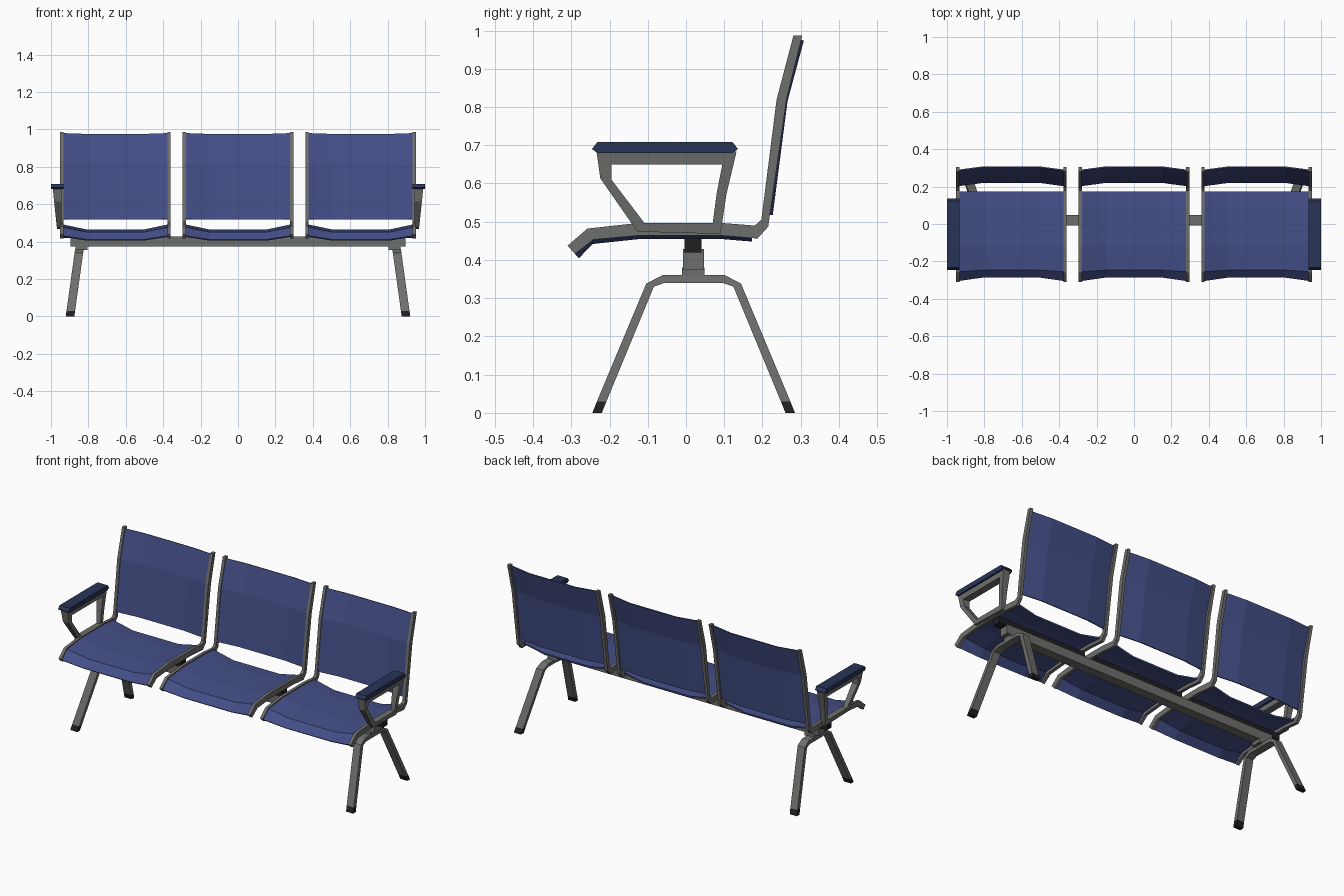
import bpy, bmesh
from mathutils import Vector

if "Cube" in bpy.data.objects:
    bpy.data.objects.remove(bpy.data.objects["Cube"])


def material(name, rgb):
    m = bpy.data.materials.new(name)
    m.diffuse_color = (*rgb, 1)
    m.use_nodes = True
    m.node_tree.nodes["Principled BSDF"].inputs["Base Color"].default_value = m.diffuse_color
    return m


BLUE = material("blue fabric", (0.058, 0.077, 0.242))
NAVY = material("navy pad", (0.022, 0.034, 0.095))
GREY = material("grey metal", (0.155, 0.16, 0.15))
BLACK = material("black rubber", (0.014, 0.014, 0.014))


def loft(name, rings, mats, closed=False, rule=None):
    """Skin a list of equal-sized vertex rings; cap the ends unless closed."""
    bm = bmesh.new()
    vs = [[bm.verts.new(p) for p in r] for r in rings]
    n = len(rings[0])
    for i in range(len(vs) - (0 if closed else 1)):
        a, b = vs[i], vs[(i + 1) % len(vs)]
        for j in range(n):
            k = (j + 1) % n
            bm.faces.new((a[j], a[k], b[k], b[j]))
    if not closed:
        bm.faces.new(vs[0])
        bm.faces.new(vs[-1])
    bmesh.ops.recalc_face_normals(bm, faces=bm.faces)
    if rule:
        for f in bm.faces:
            f.material_index = rule(f.calc_center_median())
    me = bpy.data.meshes.new(name)
    bm.to_mesh(me)
    bm.free()
    for m in mats:
        me.materials.append(m)
    ob = bpy.data.objects.new(name, me)
    bpy.context.collection.objects.link(ob)
    return ob


def box(name, x, y, z, mat):
    ring = lambda px: [(px, y[0], z[0]), (px, y[1], z[0]), (px, y[1], z[1]), (px, y[0], z[1])]
    return loft(name, [ring(x[0]), ring(x[1])], [mat])


def band(name, outer, inner, xr, mats, closed=False, rule=None):
    """Bar of rectangular section between two side profiles; xr(z) gives x limits."""
    rings = []
    for o, i in zip(outer, inner):
        (a, b), (c, d) = xr(o[1]), xr(i[1])
        rings.append([(a, *o), (b, *o), (d, *i), (c, *i)])
    return loft(name, rings, mats, closed, rule)


def fabric(name, cx, prof, sag, thick):
    """Sling panel that hangs between the rails, sagging along its profile normal."""
    pts = [Vector(p) for p in prof]
    rings = []
    for i, p in enumerate(pts):
        t = (pts[min(i + 1, len(pts) - 1)] - pts[max(i - 1, 0)]).normalized()
        nrm = Vector((t.y, -t.x))
        cols = [(-0.282, 0), (-0.15, sag), (0.15, sag), (0.282, 0)]
        ring = [(cx + x, *(p + nrm * s)) for x, s in cols]
        ring += [(cx + x, *(p + nrm * (s + thick))) for x, s in reversed(cols)]
        rings.append(ring)
    return loft(name, rings, [BLUE])


# Side profiles as (y, z)
rail_top = [(-0.31, 0.437), (-0.258, 0.482), (-0.122, 0.497), (0.088, 0.497),
            (0.18, 0.49), (0.197, 0.505), (0.237, 0.82), (0.281, 0.987)]
rail_low = [(-0.29, 0.416), (-0.242, 0.453), (-0.122, 0.464), (0.088, 0.464),
            (0.187, 0.456), (0.215, 0.487), (0.263, 0.82), (0.304, 0.987)]
seat_line = [(-0.305, 0.432), (-0.255, 0.477), (-0.12, 0.492), (0.09, 0.492), (0.175, 0.485)]
back_line = [(0.202, 0.52), (0.241, 0.82), (0.284, 0.98)]

# Three seats: sling seat, sling back, two rails, black cross bar
for label, cx in (("left", -0.656), ("middle", 0), ("right", 0.656)):
    fabric(label + "_seat", cx, seat_line, 0.028, 0.009)
    fabric(label + "_back", cx, back_line, 0.018, 0.007)
    for s in (-1, 1):
        c = cx + s * 0.287
        band(label + "_rail", rail_top, rail_low, lambda z: (c - 0.009, c + 0.009), [GREY])
    box(label + "_cross_bar", (cx - 0.29, cx + 0.29), (-0.004, 0.041), (0.42, 0.465 - 0.008), BLACK)

# Main beam
box("beam", (-0.895, 0.895), (-0.008, 0.047), (0.375, 0.428), GREY)

# Leg and arm profiles
leg_out = [(-0.245, 0), (-0.233, 0.03), (-0.104, 0.338), (-0.062, 0.36)]
leg_in = [(-0.22, 0), (-0.208, 0.03), (-0.084, 0.33), (-0.056, 0.34)]
mirror = lambda p: p + [(0.04 - y, z) for y, z in reversed(p)]
arm_out = [(-0.234, 0.683), (-0.224, 0.613), (-0.127, 0.474),
           (0.09, 0.468), (0.106, 0.573), (0.132, 0.683)]
arm_in = [(-0.195, 0.65), (-0.195, 0.61), (-0.109, 0.497),
          (0.07, 0.497), (0.08, 0.573), (0.095, 0.65)]
pad = [(-0.232, 0.68), (-0.246, 0.69), (-0.232, 0.708),
       (0.122, 0.708), (0.136, 0.69), (0.122, 0.68)]

for label, s in (("left", -1), ("right", 1)):
    # Splayed leg pair with black feet
    def leg_x(z):
        c = 0.848 + 0.05 * (1 - z / 0.36)
        return s * (c - 0.023), s * (c + 0.023)
    band(label + "_legs", mirror(leg_out), mirror(leg_in), leg_x, [GREY, BLACK],
         rule=lambda c: int(c.z < 0.03))
    box(label + "_leg_bracket", (s * 0.805, s * 0.87), (-0.01, 0.048), (0.355, 0.38), GREY)

    # Armrest loop, widening towards the top
    def arm_x(z):
        return s * 0.945, s * (0.968 + 0.022 * (z - 0.47) / 0.21)
    band(label + "_arm_frame", arm_out, arm_in, arm_x, [GREY], closed=True)
    # Bevelled arm pad
    loft(label + "_arm_pad", [[(s * x, *p) for p in pad] for x in (0.934, 1.0)], [NAVY])
